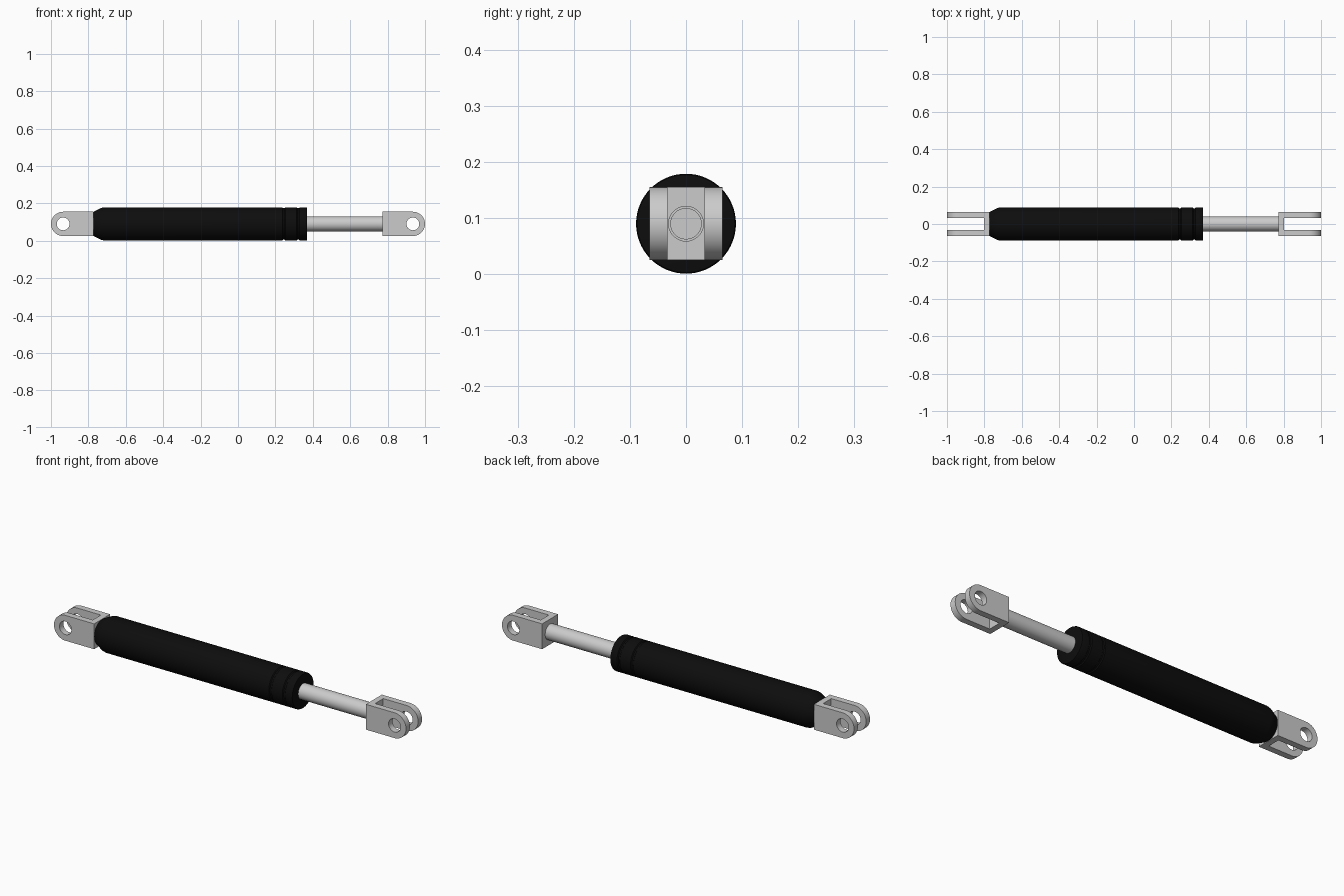
import bpy, bmesh, math
from mathutils import Matrix

if "Cube" in bpy.data.objects:
    bpy.data.objects.remove(bpy.data.objects["Cube"])

CZ = 0.09          # height of the strut axis
HALF = 0.065       # half width of a clevis


def finish(name, bm, mat=None):
    bmesh.ops.recalc_face_normals(bm, faces=bm.faces)
    me = bpy.data.meshes.new(name)
    bm.to_mesh(me)
    bm.free()
    ob = bpy.data.objects.new(name, me)
    bpy.context.collection.objects.link(ob)
    if mat:
        me.materials.append(mat)
    return ob


def smooth(ob):
    bpy.ops.object.select_all(action='DESELECT')
    ob.select_set(True)
    bpy.context.view_layer.objects.active = ob
    bpy.ops.object.shade_smooth_by_angle(angle=math.radians(25))


def lathe(name, profile, mat=None, steps=64):
    """Revolve (x, radius) points around the strut axis."""
    bm = bmesh.new()
    verts = [bm.verts.new((x, 0, CZ + r)) for x, r in profile]
    edges = [bm.edges.new(p) for p in zip(verts, verts[1:])]
    bmesh.ops.spin(bm, geom=verts + edges, cent=(0, 0, CZ), axis=(1, 0, 0),
                   angle=math.tau, steps=steps, use_duplicate=False)
    bmesh.ops.remove_doubles(bm, verts=bm.verts, dist=1e-5)
    ob = finish(name, bm, mat)
    smooth(ob)
    return ob


def cylinder_cutter(radius, depth, centre, axis):
    bm = bmesh.new()
    rot = Matrix.Rotation(math.pi / 2, 4, axis)
    bmesh.ops.create_cone(bm, cap_ends=True, segments=48, radius1=radius, radius2=radius,
                          depth=depth, matrix=Matrix.Translation(centre) @ rot)
    return finish("cutter", bm)


def box_cutter(size, centre):
    bm = bmesh.new()
    bmesh.ops.create_cube(bm, size=1, matrix=Matrix.Translation(centre) @ Matrix.Diagonal((*size, 1)))
    return finish("cutter", bm)


def cut(ob, cutters):
    for c in cutters:
        m = ob.modifiers.new("cut", 'BOOLEAN')
        m.operation, m.solver, m.object = 'DIFFERENCE', 'EXACT', c
        bpy.ops.object.select_all(action='DESELECT')
        bpy.context.view_layer.objects.active = ob
        ob.select_set(True)
        bpy.ops.object.modifier_apply(modifier=m.name)
        bpy.data.objects.remove(c)


def clevis(name):
    # rounded side outline extruded across the width
    pin_x = 1 - HALF
    outline = [(0.772, CZ - HALF)]
    for i in range(33):
        a = -math.pi / 2 + math.pi * i / 32
        outline.append((pin_x + HALF * math.cos(a), CZ + HALF * math.sin(a)))
    outline.append((0.772, CZ + HALF))
    bm = bmesh.new()
    face = bm.faces.new([bm.verts.new((x, -HALF, z)) for x, z in outline])
    ext = bmesh.ops.extrude_face_region(bm, geom=[face])
    moved = [v for v in ext["geom"] if isinstance(v, bmesh.types.BMVert)]
    bmesh.ops.translate(bm, verts=moved, vec=(0, 2 * HALF, 0))
    ob = finish(name, bm)
    # fork slot, pin hole, stud hole
    cut(ob, [box_cutter((0.4, 0.066, 0.4), (1.002, 0, CZ)),
             cylinder_cutter(0.034, 0.4, (pin_x, 0, CZ), 'X'),
             cylinder_cutter(0.031, 0.2, (0.78, 0, CZ), 'Y')])
    smooth(ob)
    return ob


black = bpy.data.materials.new("black_paint")
black.diffuse_color = (0.004, 0.004, 0.004, 1)
black.use_nodes = True
black.node_tree.nodes["Principled BSDF"].inputs["Base Color"].default_value = black.diffuse_color


# Cylinder body: tapered rear, two crimp grooves, rounded front lip
def groove(x):
    return [(x - 0.008, 0.089), (x - 0.004, 0.084), (x + 0.004, 0.084), (x + 0.008, 0.089)]


R = 0.089
lathe("cylinder_body",
      [(-0.774, 0), (-0.774, 0.062), (-0.77, 0.066), (-0.73, 0.086), (-0.715, R)]
      + groove(0.245) + groove(0.322)
      + [(0.364, R), (0.369, 0.087), (0.37, 0.084), (0.37, 0)], black)

# Piston rod with its threaded stud
lathe("piston_rod", [(0.36, 0), (0.36, 0.04), (0.772, 0.04), (0.772, 0.028),
                     (0.801, 0.028), (0.801, 0)])

# Rear stud
lathe("rear_stud", [(-0.76, 0), (-0.76, 0.028), (-0.801, 0.028), (-0.801, 0)])

# Clevis forks at both ends
clevis("front_clevis")
rear = clevis("rear_clevis")
rear.rotation_euler.z = math.pi
